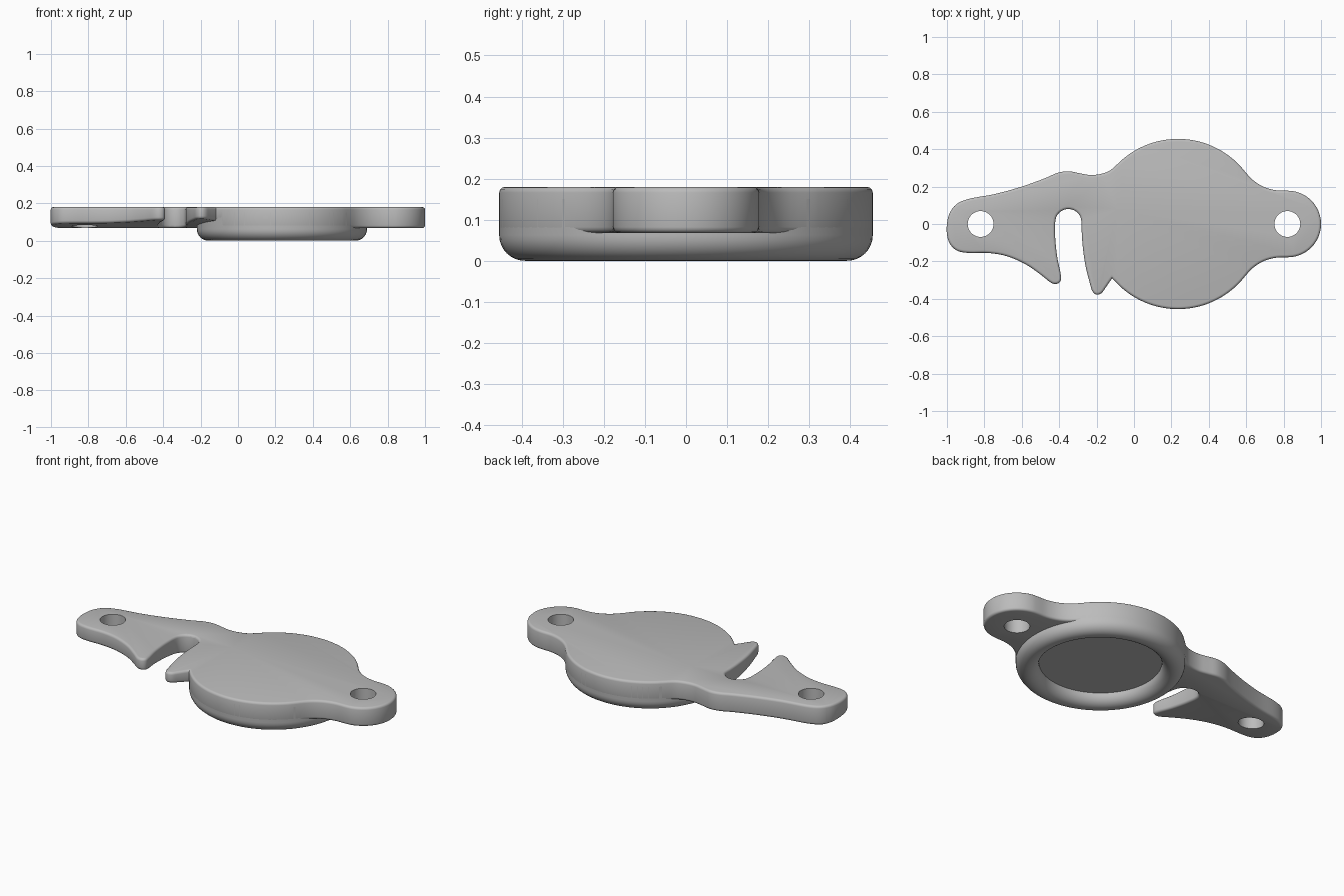
import bpy, bmesh
from math import cos, sin, pi, radians
from mathutils import Vector

cube = bpy.data.objects.get("Cube")
if cube:
    bpy.data.objects.remove(cube, do_unlink=True)

grey = bpy.data.materials.new("light grey")
grey.use_nodes = True
grey.diffuse_color = (0.5, 0.5, 0.5, 1)
grey.node_tree.nodes["Principled BSDF"].inputs["Base Color"].default_value = (0.5, 0.5, 0.5, 1)

TOP, UNDER = 0.18, 0.068
DISC_X, DISC_R, TUBE = 0.235, 0.455, 0.0625


def arc(cx, cy, r, start, end, steps):
    angles = [radians(start + (end - start) * i / steps) for i in range(steps + 1)]
    return [(cx + r * cos(a), cy + r * sin(a)) for a in angles]


def smooth_path(points, steps=4):
    """Spline through the points, open at both ends."""
    p = [Vector(q) for q in points]
    p = [p[0]] + p + [p[-1]]
    out = []
    for a, b, c, d in zip(p, p[1:], p[2:], p[3:]):
        for i in range(steps):
            t = i / steps
            out.append(0.5 * (2 * b + (c - a) * t + (2 * a - 5 * b + 4 * c - d) * t ** 2
                              + (3 * b - a - 3 * c + d) * t ** 3))
    return out


def add_object(name, bm):
    bmesh.ops.recalc_face_normals(bm, faces=bm.faces[:])
    mesh = bpy.data.meshes.new(name)
    bm.to_mesh(mesh)
    bm.free()
    mesh.materials.append(grey)
    obj = bpy.data.objects.new(name, mesh)
    bpy.context.collection.objects.link(obj)
    return obj


def shade(obj):
    bpy.ops.object.select_all(action="DESELECT")
    obj.select_set(True)
    bpy.context.view_layer.objects.active = obj
    bpy.ops.object.shade_smooth_by_angle(angle=radians(35))


# Plate outline: disc, right ear, disc, then the hooked arm
flare = [(0.63, 0.24), (0.69, 0.2), (0.755, 0.181)]
outline = arc(DISC_X, 0, DISC_R, 222, 318, 24)
outline += [(x, -y) for x, y in flare]
outline += arc(0.822, 0, 0.178, -90, 90, 16)
outline += flare[::-1]
outline += arc(DISC_X, 0, DISC_R, 42, 134, 24)
outline += [(-0.13, 0.285), (-0.18, 0.267), (-0.235, 0.262), (-0.29, 0.271), (-0.35, 0.282),
            (-0.41, 0.273), (-0.48, 0.243), (-0.6, 0.2), (-0.74, 0.161), (-0.88, 0.135),
            (-0.95, 0.105), (-0.987, 0.055), (-1, 0), (-1, -0.055), (-0.985, -0.105),
            (-0.945, -0.143), (-0.88, -0.155), (-0.78, -0.155), (-0.68, -0.172),
            (-0.58, -0.215), (-0.5, -0.27), (-0.445, -0.313), (-0.413, -0.32),
            (-0.391, -0.302), (-0.393, -0.26), (-0.41, -0.18), (-0.42, -0.09), (-0.422, -0.03)]
outline += arc(-0.351, 0.01, 0.07, 180, 0, 7)
outline += [(-0.28, -0.03), (-0.276, -0.1), (-0.262, -0.21), (-0.238, -0.31), (-0.222, -0.36),
            (-0.2, -0.378), (-0.173, -0.369), (-0.148, -0.335), (-0.11, -0.28)]

bm = bmesh.new()
face = bm.faces.new([bm.verts.new((p.x, p.y, UNDER)) for p in smooth_path(outline)])
lid = bmesh.ops.extrude_face_region(bm, geom=[face])["geom"]
for v in lid:
    if isinstance(v, bmesh.types.BMVert):
        v.co.z = TOP
bmesh.ops.recalc_face_normals(bm, faces=bm.faces[:])
rims = [e for e in bm.edges if abs(e.verts[0].co.z - e.verts[1].co.z) < 1e-4]
bmesh.ops.bevel(bm, geom=rims, offset=0.014, segments=3, profile=0.5, affect="EDGES")

# The underside of the arm rises towards the hooks
for point, normal in [((0, 0.08, 0), (0, 1, 0)), ((-0.09, 0, 0), (1, 0, 0)), ((-0.07, 0, 0), (1, 0, 0))]:
    bmesh.ops.bisect_plane(bm, geom=bm.verts[:] + bm.edges[:] + bm.faces[:],
                           plane_co=point, plane_no=normal)
for v in bm.verts:
    if v.co.z < 0.1 and v.co.x < -0.085 and v.co.y < 0.08:
        v.co.z += 0.11 * (0.08 - v.co.y)
plate = add_object("plate", bm)

# Mounting holes
for side, x in (("left", 0.82), ("right", -0.82)):
    bm = bmesh.new()
    bmesh.ops.create_cone(bm, cap_ends=True, segments=48, radius1=0.069, radius2=0.069, depth=1)
    cutter = add_object(side + "_hole_cutter", bm)
    cutter.location.x = x
    cutter.hide_render = True
    cutter.hide_set(True)
    cut = plate.modifiers.new(side + "_hole", "BOOLEAN")
    cut.object = cutter
    cut.operation = "DIFFERENCE"
    cut.solver = "EXACT"
bpy.context.view_layer.update()
baked = bpy.data.meshes.new_from_object(plate.evaluated_get(bpy.context.evaluated_depsgraph_get()))
plate.modifiers.clear()
plate.data = baked
for name in ("left_hole_cutter", "right_hole_cutter"):
    bpy.data.objects.remove(bpy.data.objects[name], do_unlink=True)
shade(plate)

# Half-round rim under the disc, with a flat recessed floor
bm = bmesh.new()
profile = [(0, TUBE)] + arc(DISC_R - TUBE, TUBE, TUBE, 180, 360, 16) + [(DISC_R, 0.15), (0, 0.15)]
verts = [bm.verts.new((r, 0, z)) for r, z in profile]
edges = [bm.edges.new(pair) for pair in zip(verts, verts[1:])]
bmesh.ops.spin(bm, geom=verts + edges, cent=(0, 0, 0), axis=(0, 0, 1), angle=2 * pi, steps=96)
bmesh.ops.remove_doubles(bm, verts=bm.verts[:], dist=1e-4)
rim = add_object("disc_rim", bm)
rim.location.x = DISC_X
shade(rim)
